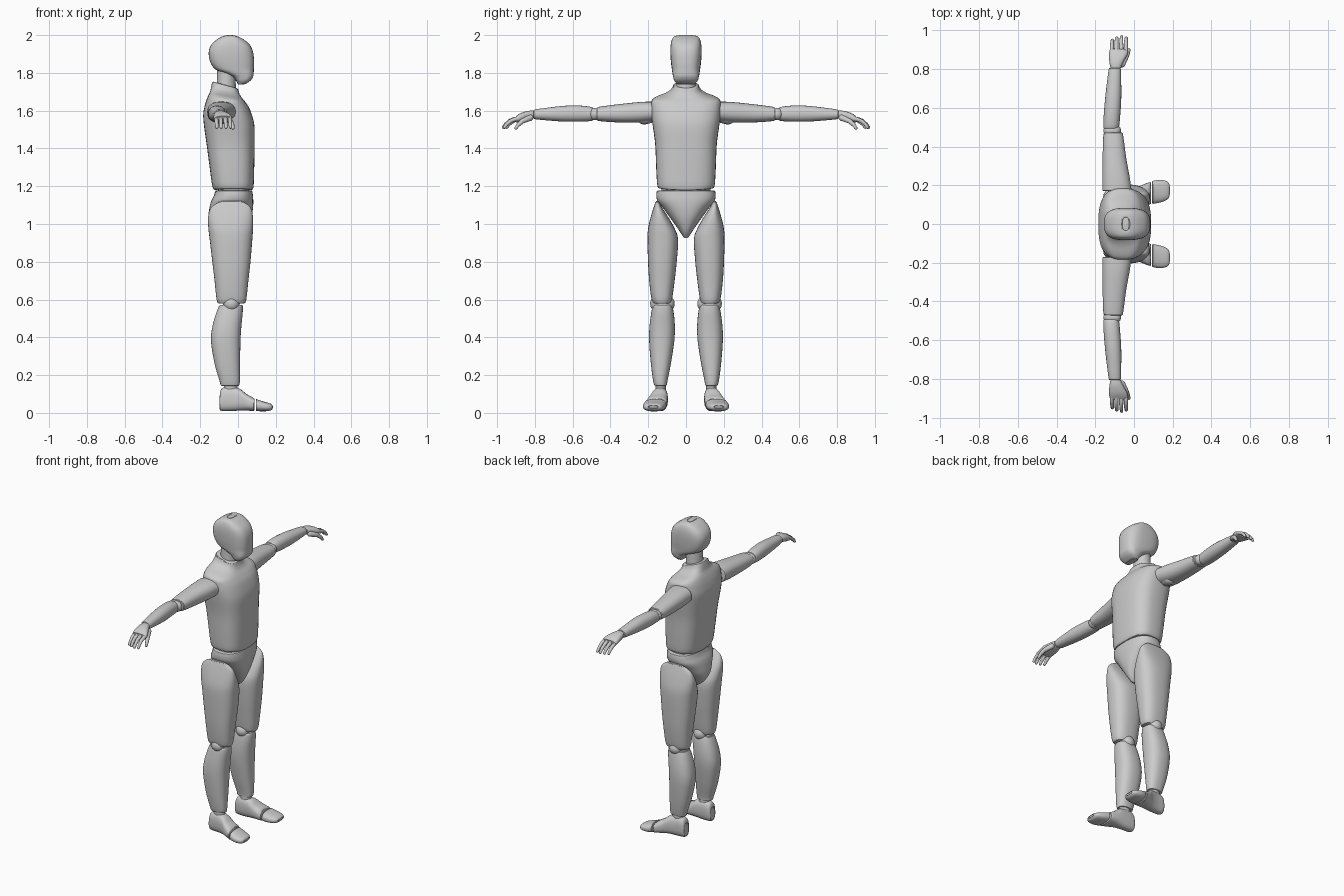
import bpy, bmesh, math
from mathutils import Vector


def finish(bm, name, mirror):
    bmesh.ops.recalc_face_normals(bm, faces=bm.faces)
    me = bpy.data.meshes.new(name)
    bm.to_mesh(me)
    bm.free()
    ob = bpy.data.objects.new(name, me)
    bpy.context.collection.objects.link(ob)
    bpy.ops.object.select_all(action='DESELECT')
    ob.select_set(True)
    bpy.context.view_layer.objects.active = ob
    bpy.ops.object.shade_smooth_by_angle(angle=math.radians(40))
    if mirror:
        m = ob.modifiers.new("mirror", 'MIRROR')
        m.use_axis = (False, True, False)
    return ob


def catmull(a, b, c, d, t):
    return [0.5 * (2*q + (r - p)*t + (2*p - 5*q + 4*r - s)*t*t + (3*q - p - 3*r + s)*t**3)
            for p, q, r, s in zip(a, b, c, d)]


def loft(name, axis, secs, n=2.4, mirror=False, edge=0.006, tilt=None, seg=36, sub=4):
    """Skin of rounded sections (t, u0, u1, v0, v1) along an axis, with softened ends."""
    rings = []
    for i in range(len(secs) - 1):
        quad = [secs[max(0, i-1)], secs[i], secs[i+1], secs[min(len(secs)-1, i+2)]]
        rings += [catmull(*quad, k / sub) for k in range(sub)]
    rings.append(list(secs[-1]))

    def shrink(r, d):
        t, a, b, c, e = r
        du, dv = min(d, .4*(b - a)), min(d, .4*(e - c))
        return [t, a + du, b - du, c + dv, e - dv]
    if edge:
        for end, way in ((0, 1), (-1, -1)):
            r = list(rings[end])
            s = way * (1 if secs[-1][0] > secs[0][0] else -1)
            new = [shrink(r, edge), shrink(r, .3*edge), list(r)]
            new[1][0] += s * .3 * edge
            new[2][0] += s * edge
            rings = new + rings[1:] if end == 0 else rings[:-1] + new[::-1]
    bm = bmesh.new()
    loops = []
    for t, a, b, c, e in rings:
        loop = []
        for k in range(seg):
            th = 2 * math.pi * k / seg
            co, si = math.cos(th), math.sin(th)
            u = (a+b)/2 + (b-a)/2 * math.copysign(abs(co)**(2/n), co)
            v = (c+e)/2 + (e-c)/2 * math.copysign(abs(si)**(2/n), si)
            w = t + (tilt(t, u, v) if tilt else 0)
            loop.append(bm.verts.new({'x': (w, u, v), 'y': (u, w, v), 'z': (u, v, w)}[axis]))
        loops.append(loop)
    for p, q in zip(loops, loops[1:]):
        for k in range(seg):
            j = (k + 1) % seg
            bm.faces.new((p[k], p[j], q[j], q[k]))
    bm.faces.new(loops[0])
    bm.faces.new(loops[-1])
    return finish(bm, name, mirror)


def capsule(name, p, q, r1, r2, mirror=False):
    """Round-ended tapered link between two points."""
    p, q = Vector(p), Vector(q)
    d = q - p
    bm = bmesh.new()
    bmesh.ops.create_uvsphere(bm, u_segments=16, v_segments=11, radius=1)
    rot = d.to_track_quat('Z', 'Y')
    for v in bm.verts:
        top = v.co.z > 0
        v.co = (q if top else p) + rot @ (v.co * (r2 if top else r1))
    return finish(bm, name, mirror)


def sym(rows):
    return [(t, a, b, -w, w) for t, a, b, w in rows]


# Head: shield-shaped face, slanted jaw, domed skull
loft("head", 'z', sym([
    (1.738, .0, .035, .045), (1.758, -.01, .065, .062), (1.78, -.03, .08, .068),
    (1.80, -.075, .083, .072), (1.82, -.122, .084, .075), (1.86, -.148, .085, .080),
    (1.91, -.155, .080, .083), (1.95, -.141, .062, .081), (1.98, -.108, .025, .073),
    (1.994, -.08, -.005, .060), (2.0, -.06, -.025, .035)]), n=2.9, edge=.003)

# Neck
loft("neck", 'z', sym([(1.68, -.115, -.01, .055), (1.75, -.112, -.012, .052),
                       (1.84, -.11, -.01, .05)]), n=2)

# Torso with sloped collar
loft("torso", 'z', sym([
    (1.178, -.125, .076, .146), (1.205, -.137, .083, .153), (1.30, -.150, .086, .158),
    (1.42, -.166, .088, .163), (1.52, -.180, .087, .176), (1.58, -.184, .073, .184),
    (1.625, -.176, .055, .185), (1.655, -.164, .040, .181), (1.672, -.155, .029, .158),
    (1.688, -.147, .018, .112), (1.708, -.142, .008, .080), (1.736, -.135, .0, .066)]),
    n=2.8, tilt=lambda t, u, v: -.28 * (u + .067) * max(0, min(1, (t - 1.62) / .1))
    + .5 * v * v * max(0, 1 - (t - 1.178) / .1))

# Waist joint and pelvis
loft("waist_joint", 'z', sym([(1.14, -.105, .06, .13), (1.21, -.105, .06, .13)]))
loft("pelvis", 'z', sym([
    (.925, -.055, .012, .010), (.95, -.10, .035, .027), (.98, -.132, .052, .046),
    (1.03, -.156, .070, .082), (1.08, -.152, .079, .118), (1.12, -.142, .081, .150),
    (1.15, -.128, .079, .157), (1.177, -.12, .076, .154)]), n=2.5)

# Legs
loft("thigh", 'z', [
    (.578, -.105, .036, .082, .172), (.605, -.114, .045, .073, .183),
    (.70, -.124, .055, .060, .195), (.80, -.136, .066, .049, .201),
    (.92, -.150, .076, .042, .204), (.98, -.157, .080, .062, .200),
    (1.04, -.158, .079, .096, .186), (1.09, -.14, .065, .128, .171),
    (1.122, -.09, .02, .145, .160)], n=2.5, mirror=True)
capsule("knee_joint", (-.035, .105, .578), (-.035, .145, .578), .045, .045, True)
loft("shin", 'z', [
    (.143, -.092, .006, .101, .167), (.17, -.098, .010, .098, .174),
    (.26, -.124, .011, .080, .186), (.38, -.143, .013, .062, .195),
    (.46, -.135, .018, .059, .193), (.53, -.115, .025, .065, .184),
    (.572, -.098, .025, .074, .175)], n=2.4, mirror=True)
loft("ankle_joint", 'z', [(.10, -.075, -.002, .107, .162), (.16, -.075, -.002, .107, .162)],
     n=2, mirror=True)

# Feet, turned slightly outward, with separate toe caps
loft("foot", 'x', [
    (-.098, .108, .160, .016, .095), (-.085, .100, .168, .011, .130),
    (-.04, .097, .173, .010, .137), (.008, .096, .185, .012, .128),
    (.045, .098, .203, .012, .100), (.088, .102, .218, .010, .077)],
    n=2.6, mirror=True)
loft("toe_cap", 'x', [
    (.094, .104, .222, .010, .074), (.13, .110, .228, .008, .062),
    (.162, .121, .224, .010, .053), (.178, .133, .214, .016, .046),
    (.185, .150, .197, .024, .038)], n=2.5, mirror=True, edge=.004)

# Arms
capsule("shoulder_joint", (-.085, .16, 1.59), (-.085, .222, 1.567), .05, .04, True)
loft("upper_arm", 'y', [
    (.17, -.163, -.012, 1.543, 1.648), (.24, -.163, -.022, 1.537, 1.646),
    (.34, -.162, -.040, 1.537, 1.636), (.43, -.160, -.052, 1.542, 1.625),
    (.472, -.157, -.058, 1.547, 1.618)], n=2.3, mirror=True)
capsule("elbow_joint", (-.125, .482, 1.582), (-.1, .482, 1.582), .033, .033, True)
loft("forearm", 'y', [
    (.492, -.157, -.078, 1.546, 1.618), (.55, -.157, -.072, 1.542, 1.626),
    (.64, -.150, -.066, 1.542, 1.626), (.73, -.140, -.066, 1.548, 1.616),
    (.806, -.130, -.068, 1.555, 1.606)], n=2.2, mirror=True)

# Hands: palm, four curled fingers, thumb
loft("palm", 'y', [
    (.80, -.120, -.070, 1.560, 1.600), (.835, -.127, -.055, 1.550, 1.599),
    (.875, -.129, -.034, 1.540, 1.587), (.905, -.125, -.031, 1.538, 1.568)],
    n=2.5, mirror=True)


def digit(name, pts, radii):
    for k in range(len(pts) - 1):
        capsule(f"{name}_link_{k + 1}", pts[k], pts[k + 1], radii[k], radii[k + 1], True)


for name, x, y in (("little_finger", -.114, .888), ("ring_finger", -.091, .900),
                   ("middle_finger", -.066, .906), ("index_finger", -.042, .900)):
    digit(name, [(x, y, 1.556), (x, y + .027, 1.546), (x + .001, y + .049, 1.528),
                 (x + .002, y + .061, 1.512)], [.0115, .0105, .0095, .008])
digit("thumb", [(-.062, .825, 1.562), (-.040, .865, 1.545), (-.030, .888, 1.525),
                (-.026, .900, 1.508)], [.017, .013, .0105, .008])
